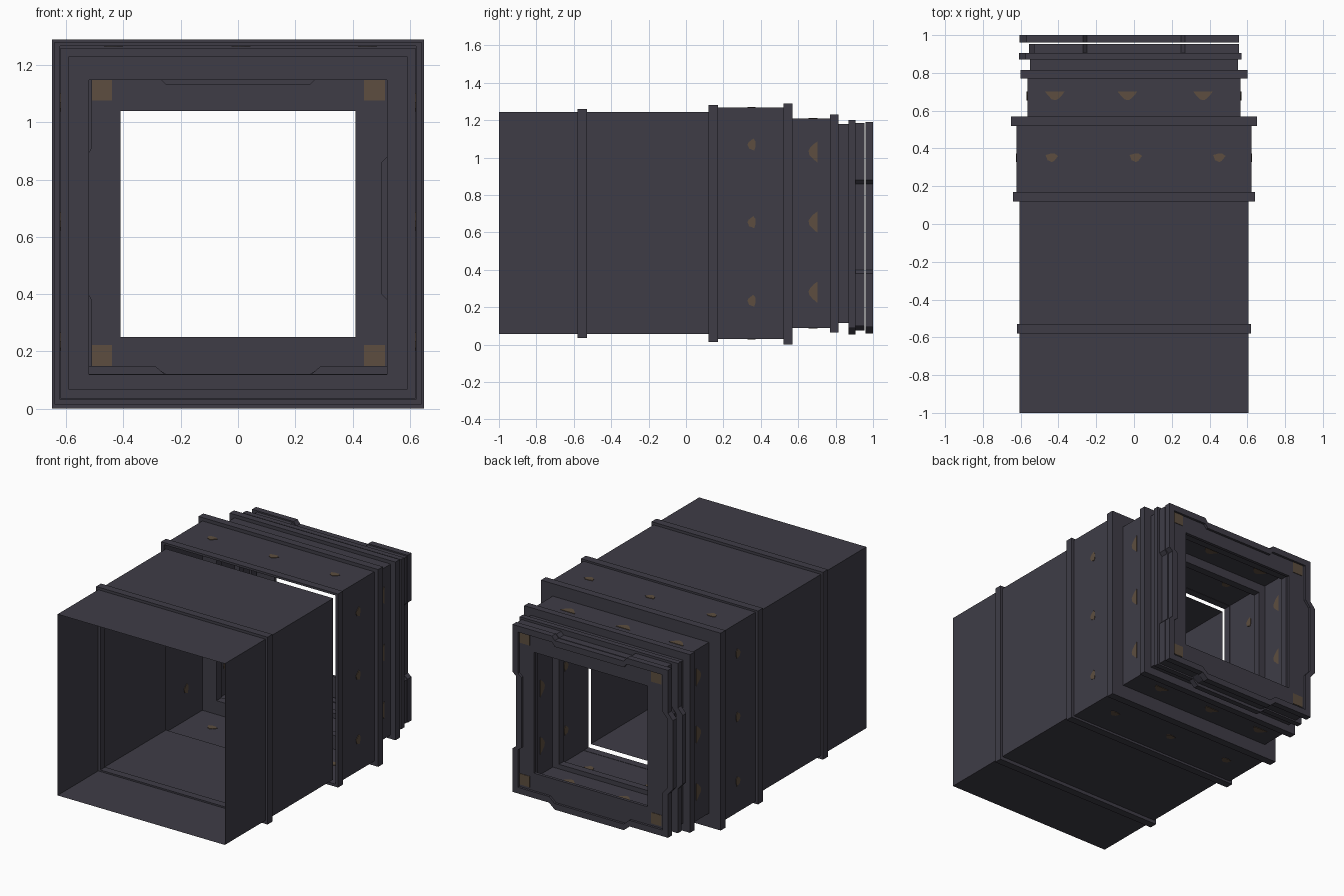
import bpy, bmesh

if "Cube" in bpy.data.objects:
    bpy.data.objects.remove(bpy.data.objects["Cube"])


def material(name, rgb):
    m = bpy.data.materials.new(name)
    m.diffuse_color = (*rgb, 1.0)
    m.use_nodes = True
    m.node_tree.nodes["Principled BSDF"].inputs["Base Color"].default_value = m.diffuse_color
    return m


DARK = material("dark_slate", (0.049, 0.046, 0.062))
RUST = material("rust_brown", (0.109, 0.076, 0.050))


def finish(name, bm, mat):
    bmesh.ops.recalc_face_normals(bm, faces=bm.faces)
    me = bpy.data.meshes.new(name)
    bm.to_mesh(me)
    bm.free()
    me.materials.append(mat)
    ob = bpy.data.objects.new(name, me)
    bpy.context.collection.objects.link(ob)
    return ob


def rect(hx, lo, hi):
    return [(-hx, lo), (hx, lo), (hx, hi), (-hx, hi)]


def loft(name, loops, closed):
    """Skin a list of (outline, y) loops; closed joins last loop to first."""
    bm = bmesh.new()
    rings = [[bm.verts.new((x, y, z)) for x, z in pts] for pts, y in loops]
    pairs = list(zip(rings, rings[1:]))
    if closed:
        pairs.append((rings[-1], rings[0]))
    for a, b in pairs:
        n = len(a)
        for i in range(n):
            j = (i + 1) % n
            bm.faces.new((a[i], a[j], b[j], b[i]))
    return finish(name, bm, DARK)


def sleeve(name, hx, lo, hi, y0, y1):
    loft(name, [(rect(hx, lo, hi), y0), (rect(hx, lo, hi), y1)], False)


def ring(name, outer, inner, y0, y1):
    loft(name, [(outer, y0), (outer, y1), (inner, y1), (inner, y0)], True)


def keyed(left, right, lo, hi, bump, dip):
    """Docking outline: tabs on the bottom and left, recesses on the top and right."""
    return [(left, lo), (-.29, lo), (-.25, lo - bump), (.25, lo - bump), (.29, lo), (right, lo),
            (right, .38), (right - dip, .40), (right - dip, .86), (right, .88),
            (right, hi), (.27, hi), (.25, hi - dip), (-.25, hi - dip), (-.27, hi), (left, hi),
            (left, .91), (left - bump, .87), (left - bump, .42), (left, .38)]


def prism(name, pts, axis, lo, hi):
    """Thin plate: pts are (u, y), thickness runs along axis 'x' or 'z'."""
    bm = bmesh.new()

    def place(u, y, d):
        return (d, y, u) if axis == 'x' else (u, y, d)
    a = [bm.verts.new(place(u, y, lo)) for u, y in pts]
    b = [bm.verts.new(place(u, y, hi)) for u, y in pts]
    bm.faces.new(a)
    bm.faces.new(b[::-1])
    for i in range(len(a)):
        j = (i + 1) % len(a)
        bm.faces.new((a[i], b[i], b[j], a[j]))
    return finish(name, bm, RUST)


# thin-walled sleeves from front to back
sleeve("front_sleeve", .605, .058, 1.243, -1.0, .12)
sleeve("middle_sleeve", .622, .03, 1.268, .13, .55)
sleeve("rear_sleeve", .565, .09, 1.208, .55, .80)
sleeve("neck_sleeve", .55, .115, 1.18, .80, .905)

# square collars
ring("front_collar", rect(.62, .035, 1.26), rect(.59, .068, 1.23), -.58, -.53)
ring("joint_collar", rect(.64, .015, 1.28), rect(.621, .032, 1.266), .12, .17)
ring("main_collar", rect(.65, 0, 1.29), rect(.52, .12, 1.148), .52, .57)
ring("rear_collar", rect(.60, .065, 1.23), rect(.53, .122, 1.155), .77, .815)

# keyed docking flanges
ring("docking_flange", keyed(-.575, .57, .09, 1.20, .035, 0),
     keyed(-.525, .52, .15, 1.15, .035, 0), .87, .905)
ring("docking_spacer", keyed(-.53, .555, .10, 1.185, .025, .02),
     keyed(-.51, .52, .145, 1.15, .025, .02), .905, .954)
ring("docking_rim", keyed(-.57, .555, .095, 1.19, .035, .025),
     keyed(-.53, .515, .135, 1.15, .035, .025), .96, 1.0)

# recessed end frame with the square opening
edge = keyed(-.53, .515, .135, 1.15, .035, .025)
hole = [(max(-.41, min(.41, x)), max(.25, min(1.04, z))) for x, z in edge]
ring("end_frame", edge, hole, .965, .985)

# rust pads in the end frame corners
for sx in (-1, 1):
    for z0 in (.15, 1.077):
        pts = [(sx * .44, .962), (sx * .514, .962), (sx * .514, .988), (sx * .44, .988)]
        prism("corner_rust", pts, 'z', z0, z0 + .072)

# rust spots showing on both sides of the sleeves
ROUND = [(-.7, .338), (-1, .365), (-.3, .372), (.5, .372), (1, .36), (.4, .335), (0, .328)]
WEDGE = [(-1, .702), (1, .702), (.75, .682), (.4, .664), (.1, .655), (-.3, .66), (-.7, .682)]


def spots(shape, width, centres, axis, walls):
    for wall in walls:
        for c in centres:
            prism("rust_spot", [(c + u * width, y) for u, y in shape], axis, wall - .003, wall + .003)


spots(ROUND, .033, (-.435, .01, .452), 'z', (.03, 1.268))
spots(ROUND, .032, (.235, .655, 1.07), 'x', (-.622, .622))
spots(WEDGE, .052, (-.42, -.035, .365), 'z', (.09, 1.208))
spots(WEDGE, .056, (.28, .655, 1.03), 'x', (-.565, .565))
